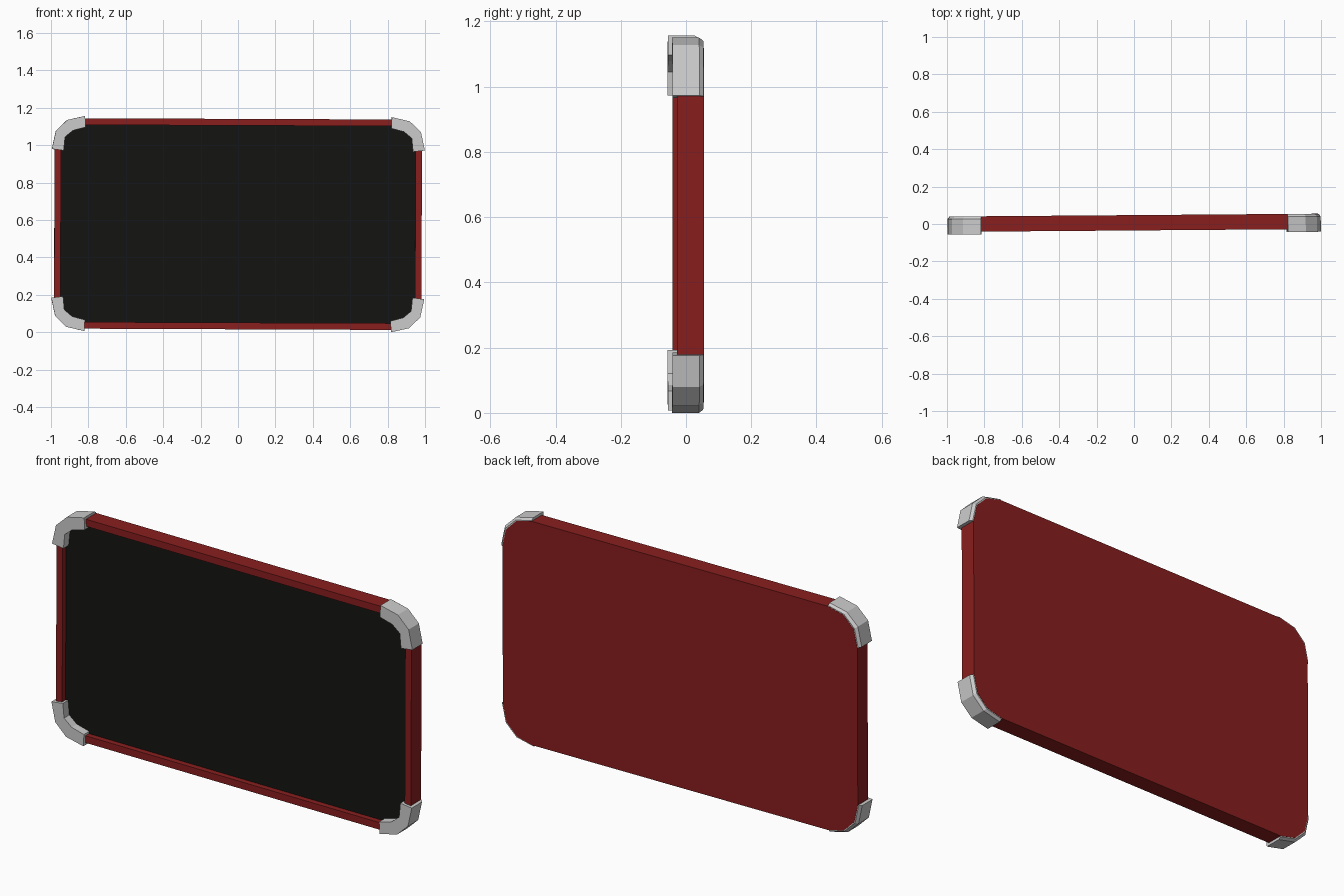
import bpy, bmesh
from mathutils import Matrix

if "Cube" in bpy.data.objects:
    bpy.data.objects.remove(bpy.data.objects["Cube"])

# quarter outlines (x, z) measured from the centre of the tablet
GUARD_OUT = [(0.82, 0.575), (0.916, 0.553), (0.976, 0.495), (0.997, 0.398)]
GUARD_IN = [(0.817, 0.515), (0.885, 0.497), (0.927, 0.462), (0.934, 0.39)]
GUARD_BACK = [(0.82, 0.566), (0.908, 0.545), (0.966, 0.488), (0.986, 0.396)]
BODY_OUT = [(0.82, 0.5625), (0.905, 0.541), (0.962, 0.484), (0.982, 0.395)]
BODY_IN = [(0.82, 0.527), (0.885, 0.509), (0.931, 0.465), (0.948, 0.39)]

# the whole tablet leans by a fraction of a degree
POSE = (Matrix.Translation((0, 0, 0.5785))
        @ Matrix.Rotation(0.0077, 4, 'Z') @ Matrix.Rotation(0.004, 4, 'Y'))


def material(name, color):
    m = bpy.data.materials.new(name)
    m.diffuse_color = (*color, 1)
    m.use_nodes = True
    m.node_tree.nodes["Principled BSDF"].inputs["Base Color"].default_value = m.diffuse_color
    return m


def full_loop(quarter):
    """Mirror a quarter outline into a closed loop."""
    top = quarter[::-1] + [(-x, z) for x, z in quarter]
    return top + [(-x, -z) for x, z in top]


def loft(name, rings, mat=None, closed=True):
    """Bridge rings of points, then cap the first and last ring."""
    bm = bmesh.new()
    vs = [[bm.verts.new(p) for p in ring] for ring in rings]
    n = len(vs[0])
    for a, b in zip(vs, vs[1:]):
        for i in range(n):
            j = (i + 1) % n
            bm.faces.new((a[i], a[j], b[j], b[i]))
    bm.faces.new(vs[0])
    bm.faces.new(vs[-1])
    bmesh.ops.recalc_face_normals(bm, faces=bm.faces)
    bm.transform(POSE)
    me = bpy.data.meshes.new(name)
    bm.to_mesh(me)
    bm.free()
    ob = bpy.data.objects.new(name, me)
    bpy.context.collection.objects.link(ob)
    if mat:
        me.materials.append(mat)
    return ob


def ring(quarter, y):
    return [(x, y, z) for x, z in full_loop(quarter)]


red = material("red_shell", (0.25, 0.013, 0.013))
black = material("black_glass", (0.007, 0.007, 0.006))

# red case: back, sides, front rim and recess
loft("case", [ring(BODY_OUT, 0.0475), ring(BODY_OUT, -0.0345),
              ring(BODY_IN, -0.0345), ring(BODY_IN, -0.004)], red)

# recessed screen
loft("screen", [ring(BODY_IN, 0.002), ring(BODY_IN, -0.007)], black)

# four corner guards, each a strip swept around its corner
for side, sx in (("left", -1), ("right", 1)):
    for level, sz in (("lower", -1), ("upper", 1)):
        sections = []
        for i, o, b in zip(GUARD_IN, GUARD_OUT, GUARD_BACK):
            profile = [(i, -0.049), (o, -0.049), (o, 0.0335), (b, 0.0465), (i, 0.0465)]
            sections.append([(sx * p[0], y, sz * p[1]) for p, y in profile])
        loft(f"{level}_{side}_corner_guard", sections)
